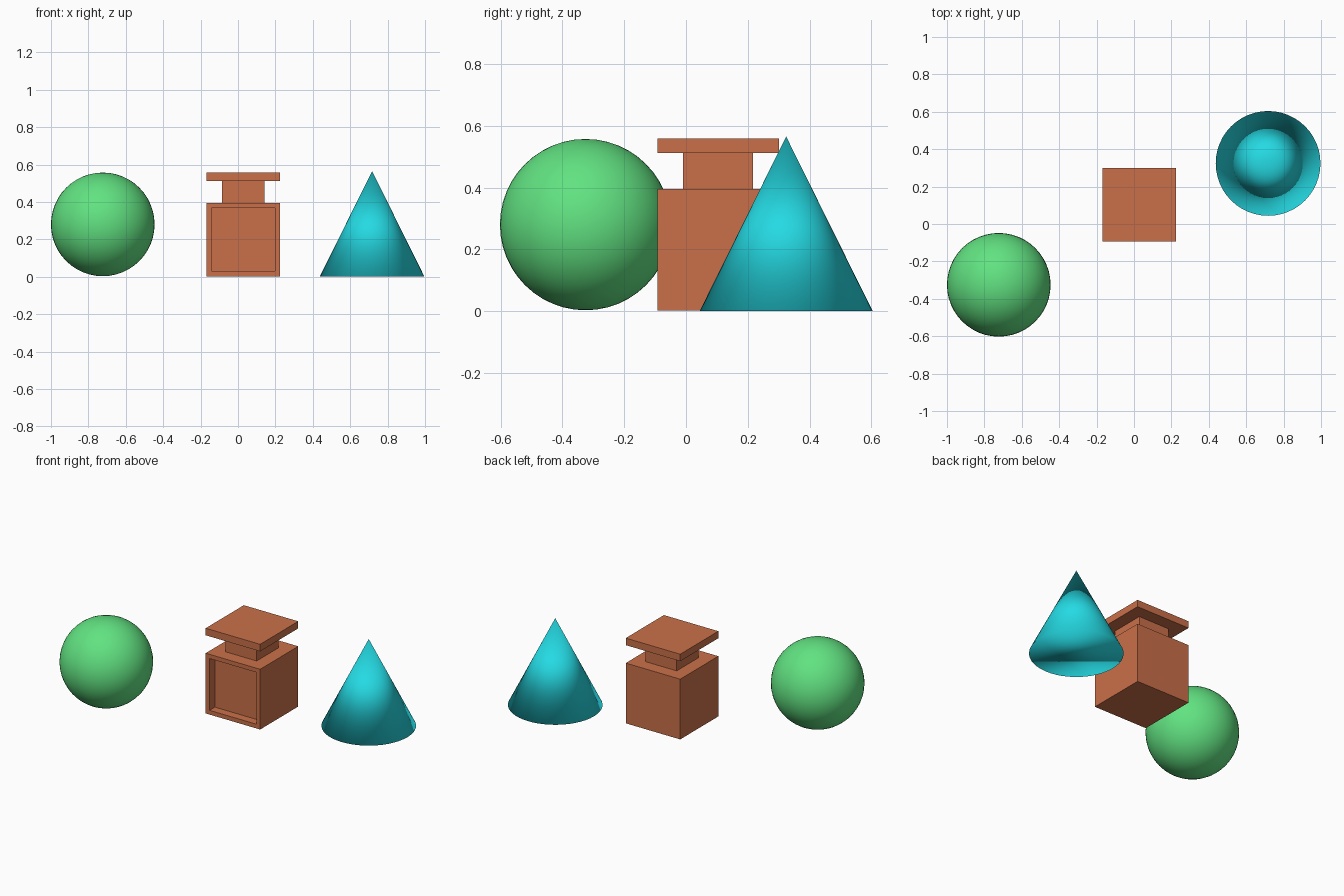
import bpy
import bmesh
from mathutils import Matrix, Vector

default = bpy.data.objects.get("Cube")
if default:
    bpy.data.objects.remove(default, do_unlink=True)


def material(name, rgb):
    mat = bpy.data.materials.new(name)
    mat.use_nodes = True
    mat.diffuse_color = (*rgb, 1)
    mat.node_tree.nodes["Principled BSDF"].inputs["Base Color"].default_value = (*rgb, 1)
    return mat


def add_object(name, bm, mat, smooth=False):
    mesh = bpy.data.meshes.new(name)
    for face in bm.faces:
        face.smooth = smooth
    bm.to_mesh(mesh)
    bm.free()
    mesh.materials.append(mat)
    obj = bpy.data.objects.new(name, mesh)
    bpy.context.collection.objects.link(obj)
    return obj


def facing(bm, direction):
    """The face that points most strongly along a direction."""
    bm.normal_update()
    return max(bm.faces, key=lambda f: f.normal.dot(Vector(direction)))


def box(center, width, bottom, top):
    bm = bmesh.new()
    place = Matrix.Translation((*center, (bottom + top) / 2))
    size = Matrix.Diagonal((width, width, top - bottom, 1))
    bmesh.ops.create_cube(bm, size=1, matrix=place @ size)
    return bm


green = material("green", (0.12, 0.76, 0.22))
terracotta = material("terracotta", (0.59, 0.16, 0.067))
cyan = material("cyan", (0.018, 0.70, 0.77))

# Ball
bm = bmesh.new()
bmesh.ops.create_uvsphere(bm, u_segments=48, v_segments=24, radius=0.277,
                          matrix=Matrix.Translation((-0.723, -0.325, 0.28)))
add_object("ball", bm, green, smooth=True)

# Square jar: body with a sunken front panel, neck and lid
jar = (0.028, 0.104)
bm = box(jar, 0.393, 0.002, 0.395)
front = facing(bm, (0, -1, 0))
bmesh.ops.inset_region(bm, faces=[front], thickness=0.039)
walls = bmesh.ops.extrude_face_region(bm, geom=[front])
bmesh.ops.translate(bm, vec=(0, 0.055, 0),
                    verts=[v for v in walls["geom"] if isinstance(v, bmesh.types.BMVert)])
if front.is_valid:
    bmesh.ops.delete(bm, geom=[front], context="FACES_ONLY")
bmesh.ops.recalc_face_normals(bm, faces=bm.faces)
add_object("jar_body", bm, terracotta)
add_object("jar_neck", box(jar, 0.226, 0.395, 0.512), terracotta)
add_object("jar_lid", box(jar, 0.393, 0.512, 0.558), terracotta)

# Cone
bm = bmesh.new()
bmesh.ops.create_cone(bm, cap_ends=True, segments=48, radius1=0.28, radius2=0,
                      depth=0.565, matrix=Matrix.Translation((0.717, 0.324, 0.2825)))
bmesh.ops.remove_doubles(bm, verts=bm.verts, dist=0.0001)
add_object("cone", bm, cyan, smooth=True)
